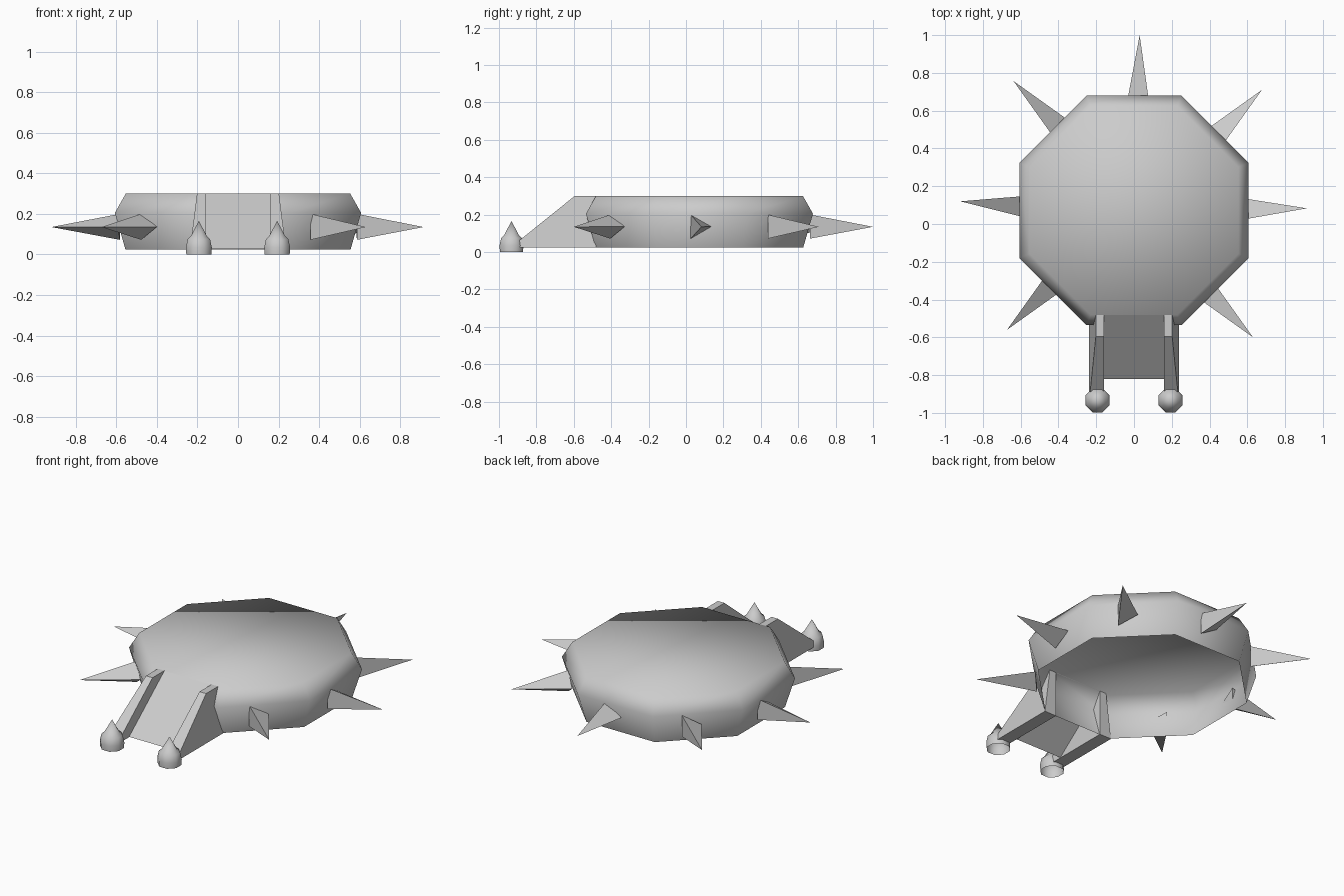
import bpy, bmesh, math
from mathutils import Vector

if "Cube" in bpy.data.objects:
    bpy.data.objects.remove(bpy.data.objects["Cube"])

grey = bpy.data.materials.new("plain grey")
grey.diffuse_color = (0.6, 0.6, 0.6, 1)
grey.use_nodes = True
grey.node_tree.nodes["Principled BSDF"].inputs["Base Color"].default_value = grey.diffuse_color


def make(name, verts, faces, smooth=None):
    """Mesh object from points and faces, with normals made consistent."""
    me = bpy.data.meshes.new(name)
    me.from_pydata([tuple(v) for v in verts], [], faces)
    bm = bmesh.new()
    bm.from_mesh(me)
    bmesh.ops.recalc_face_normals(bm, faces=bm.faces[:])
    bm.to_mesh(me)
    bm.free()
    ob = bpy.data.objects.new(name, me)
    bpy.context.collection.objects.link(ob)
    me.materials.append(grey)
    if smooth:
        bpy.ops.object.select_all(action='DESELECT')
        ob.select_set(True)
        bpy.context.view_layer.objects.active = ob
        bpy.ops.object.shade_smooth_by_angle(angle=math.radians(smooth))
    return ob


def lathe(name, profile, cx, cy, cap_top, smooth):
    """Eight-sided open-bottomed shell from (radius, height) rings."""
    verts, faces, n = [], [], 8
    for r, z in profile:
        for i in range(n):
            a = math.radians(22.5 + 45 * i)
            verts.append((cx + r * math.cos(a), cy + r * math.sin(a), z))
    for k in range(len(profile) - 1):
        for i in range(n):
            j = (i + 1) % n
            faces.append((k * n + i, k * n + j, k * n + n + j, k * n + n + i))
    last = (len(profile) - 1) * n
    if cap_top:
        faces.append(tuple(range(last, last + n)))
    else:
        verts.append((cx, cy, 0.166))
        faces += [(last + i, last + (i + 1) % n, last + n) for i in range(n)]
    return lathe_done(name, verts, faces, smooth)


def lathe_done(name, verts, faces, smooth):
    return make(name, verts, faces, smooth)


# Hollow octagonal platform, open underneath
c = math.cos(math.pi / 8)
lathe("platform", [(0.555 / c, 0.025), (0.607 / c, 0.205), (0.553 / c, 0.3)],
      0, 0.072, True, 100)

# Three-sided spikes around the rim: tip, base centre
d = 0.33 * math.sqrt(0.5)
spikes = [((0.03, 1.0), (0.022, 0.665)), ((-0.92, 0.12), (-0.587, 0.093)),
          ((0.915, 0.083), (0.585, 0.08))]
for x, y, sx, sy in ((0.677, 0.71, 1, 1), (-0.638, 0.757, -1, 1),
                     (-0.672, -0.56, -1, -1), (0.63, -0.6, 1, -1)):
    spikes.append(((x, y), (x - sx * d, y - sy * d)))
for i, (tip, base) in enumerate(spikes):
    t, b = Vector((*tip, 0.135)), Vector((*base, 0.136))
    out = (t - b).normalized()
    side = Vector((-out.y, out.x, 0)) * 0.055
    up = Vector((0, 0, 0.064))
    make(f"spike_{i + 1}", [b + side, b - side + up, b - side - up, t],
         [(0, 1, 2), (0, 1, 3), (1, 2, 3), (2, 0, 3)])

# Sloping ramp plate between the rails
make("ramp", [(-0.16, -0.48, 0.3), (0.16, -0.48, 0.3),
              (0.16, -0.82, 0.027), (-0.16, -0.82, 0.027)], [(0, 1, 2, 3)])

# Ramp side rails and their pointed posts
rail = [(-0.48, 0.3), (-0.595, 0.3), (-0.9, 0.055), (-0.9, 0.025), (-0.48, 0.025)]
n = len(rail)
for s, label in ((-1, "left"), (1, "right")):
    verts = [(s * 0.158, y, z) for y, z in rail]
    verts += [(s * (0.237 - 0.035 * (z - 0.025) / 0.275), y, z) for y, z in rail]
    faces = [tuple(range(n)), tuple(range(n, 2 * n))]
    faces += [(i, (i + 1) % n, n + (i + 1) % n, n + i) for i in range(n)]
    make(f"{label}_rail", verts, faces, 30)
    lathe(f"{label}_post", [(0.067, 0), (0.069, 0.035), (0.06, 0.075), (0.043, 0.09)],
          s * 0.193, -0.933, False, 50)
